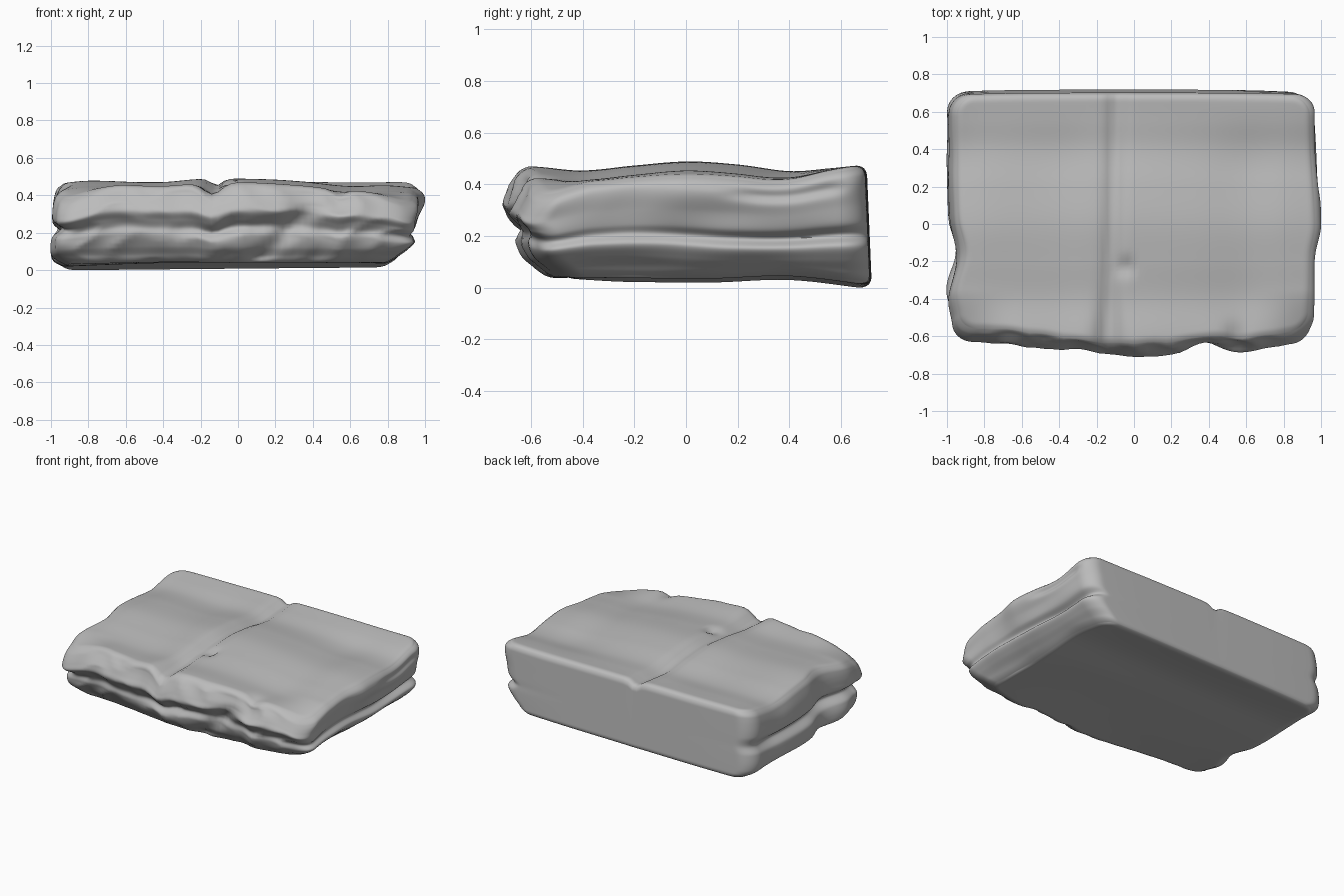
import bpy, bmesh, math
from mathutils import Vector, noise

if "Cube" in bpy.data.objects:
    bpy.data.objects.remove(bpy.data.objects["Cube"], do_unlink=True)

HALF = Vector((1.0, 0.72, 0.24))
CORNER, EDGE = .11, .045


def curve(points, x):
    """Smooth curve through (position, value) pairs."""
    x = max(points[0][0], min(points[-1][0], x))
    last = len(points) - 1

    def slope(i):
        (a, va), (b, vb) = points[max(i - 1, 0)], points[min(i + 1, last)]
        return (vb - va) / (b - a)

    for i in range(last):
        (a, va), (b, vb) = points[i], points[i + 1]
        if x <= b:
            w = b - a
            k = (x - a) / w
            return ((1 + 2 * k) * (1 - k) ** 2 * va + k * k * (3 - 2 * k) * vb
                    + w * k * (1 - k) * ((1 - k) * slope(i) - k * slope(i + 1)))


def ramp(a, b, x):
    k = max(0.0, min(1.0, (x - a) / (b - a)))
    return k * k * (3 - 2 * k)


def bump(x, centre, width):
    return math.exp(-((x - centre) / width) ** 2)


def soften(a, b):
    """Shrink a square corner offset onto a round one."""
    return max(a, b) / math.hypot(a, b) if a > 0 and b > 0 else 1.0


def rounded_box(q):
    ax, ay, az = (abs(c) for c in q)
    # upright corners
    dx, dy = ax - HALF.x + CORNER, ay - HALF.y + CORNER
    k = soften(dx, dy)
    x = ax - dx * (1 - k)
    y = ay - dy * (1 - k)
    # top and bottom rims
    a = EDGE - min(HALF.x - ax, HALF.y - ay)
    b = EDGE - (HALF.z - az)
    k = soften(a, b)
    inset = 1 - a * (1 - k) / .85
    return Vector((math.copysign(x * inset, q.x), math.copysign(y * inset, q.y),
                   math.copysign(az - b * (1 - k), q.z)))


# Side profiles by relative height, outlines by position
RIGHT = [(0, .81), (.1, .85), (.2, .90), (.32, .94), (.41, .92), (.5, .945),
         (.65, .97), (.85, 1.0), (1, .98)]
LEFT = [(0, .95), (.12, .995), (.34, .995), (.46, .97), (.6, .99), (.8, .985), (1, .96)]
FRONT = [(0, .55), (.1, .59), (.2, .63), (.35, .655), (.45, .655), (.55, .68),
         (.66, .71), (.76, .70), (.86, .68), (1, .645)]
FRONT_EDGE = [(-1, -.08), (-.8, -.08), (-.4, -.03), (-.1, 0), (.2, -.01),
              (.45, -.04), (.6, -.02), (.8, -.05), (1, -.09)]
RIGHT_EDGE = [(-.6, -.04), (-.4, -.035), (-.2, -.03), (0, 0), (.4, -.02), (.7, -.03)]
LEFT_EDGE = [(-.6, -.02), (-.45, 0), (-.2, -.045), (.05, -.005), (.7, 0)]
TOP_X = [(-1, .46), (-.8, .485), (-.4, .478), (-.2, .493), (.05, .495),
         (.35, .48), (.6, .455), (.8, .46), (1, .445)]
TOP_Y = [(-.7, -.03), (-.6, -.02), (-.4, -.035), (-.2, -.015), (0, 0), (.2, -.012),
         (.4, -.035), (.55, -.022), (.68, -.008)]
BOTTOM_Y = [(-.6, .035), (-.4, .03), (.1, .025), (.4, .035), (.72, 0)]


def top_height(x, y):
    across = curve(TOP_X, x)
    across += (.488 - across) * ramp(.25, .65, y)
    z = across + curve(TOP_Y, y)
    # crease running front to back, wider towards the front
    front = ramp(-.3, -.68, y)
    z -= (.035 + .03 * front) * bump(x, -.115 + .035 * y, .04 + .03 * front)
    # small chipped pit beside the crease
    z -= .035 * bump(x, -.045, .03) * bump(y, -.23, .05)
    # worn front corners
    z -= .09 * ramp(-.35, -.65, y) * ramp(.6, .98, abs(x))
    # notch in the front rim
    z -= .03 * bump(x, .54, .05) * bump(y, -.62, .08)
    return z + .005 * noise.noise(Vector((x * 2.5, y * 2.5, 5)))


def front_push(x, t):
    """Broken ledges and the slanted gully on the front face."""
    lumps = noise.noise(Vector((x * 2.4, t * 2, 3)))
    chips = abs(noise.noise(Vector((x * 5, t * 3, 9))))
    gully = .05 * bump(x, .20 + .38 * (t - .2), .08) * ramp(.85, .6, t)
    ledge = .02 * bump(t, .45 + .04 * math.sin(5 * x), .07) * bump(x, 0, .3)
    return .025 * lumps - .03 * chips - gully - ledge


def shape(p):
    # crowd the grid towards the edges, then round it
    q = rounded_box(Vector([h * (.4 * c + .6 * math.sin(c * math.pi / 2))
                            for c, h in zip(p, HALF)]))
    u, v, t = q.x / HALF.x, q.y / HALF.y, (q.z / HALF.z + 1) / 2
    gx, gy = u, v * .71
    fade = ramp(0, .1, t) * ramp(1, .9, t)
    rough = noise.noise(Vector((gy * 3, t * 3, 1 + math.copysign(3, u))))
    if u > 0:
        wave = t + .03 * math.sin(5 * gy)
        side = curve(RIGHT, wave) + curve(RIGHT_EDGE, gy) * ramp(.3, .9, t)
        side -= .025 * bump(wave, .41, .06) * ramp(-.3, .5, gy)
        side -= .02 * bump(t, .83, .06) * ramp(.1, .3, gy) * ramp(.68, .55, gy)
    else:
        wave = t + .04 * math.sin(4 * gy + 1)
        side = curve(LEFT, wave) + curve(LEFT_EDGE, gy)
        side -= .025 * bump(wave, .46, .07) * ramp(.7, .4, gy)
    x = u * (side + .012 * rough * fade * ramp(.7, .4, gy))
    if v < 0:
        depth = curve(FRONT, t) + curve(FRONT_EDGE, gx)
        y = v * (depth + front_push(gx, t) * (.35 + .65 * fade))
    else:
        y = v * (.72 - .02 * t - .012 * u ** 4)
    # gently hollow underside, higher at the front and right
    low = curve(BOTTOM_Y, y) + .02 * (1 - u * u) * (1 - v * v) + .008 * (u + 1)
    low += .015 * ramp(-.2, -.6, y) * ramp(.2, -.5, x)
    return Vector((x, y, low + (top_height(x, y) - low) * t))


# Stone slab
bm = bmesh.new()
bmesh.ops.create_cube(bm, size=2)
bmesh.ops.subdivide_edges(bm, edges=bm.edges[:], cuts=71, use_grid_fill=True)
for vert in bm.verts:
    vert.co = shape(vert.co)

# Rest on the ground
ground = min(v.co.z for v in bm.verts)
bmesh.ops.translate(bm, verts=bm.verts[:], vec=(0, 0, -ground))
bmesh.ops.recalc_face_normals(bm, faces=bm.faces[:])

mesh = bpy.data.meshes.new("stone_slab")
bm.to_mesh(mesh)
bm.free()
slab = bpy.data.objects.new("stone_slab", mesh)
bpy.context.collection.objects.link(slab)

# Grey stone
stone = bpy.data.materials.new("grey_stone")
stone.use_nodes = True
colour = (.5, .5, .5, 1)
stone.diffuse_color = colour
for node in stone.node_tree.nodes:
    if node.type == "BSDF_PRINCIPLED":
        node.inputs["Base Color"].default_value = colour
mesh.materials.append(stone)

bpy.ops.object.select_all(action="DESELECT")
slab.select_set(True)
bpy.context.view_layer.objects.active = slab
bpy.ops.object.shade_smooth_by_angle(angle=math.radians(60))
